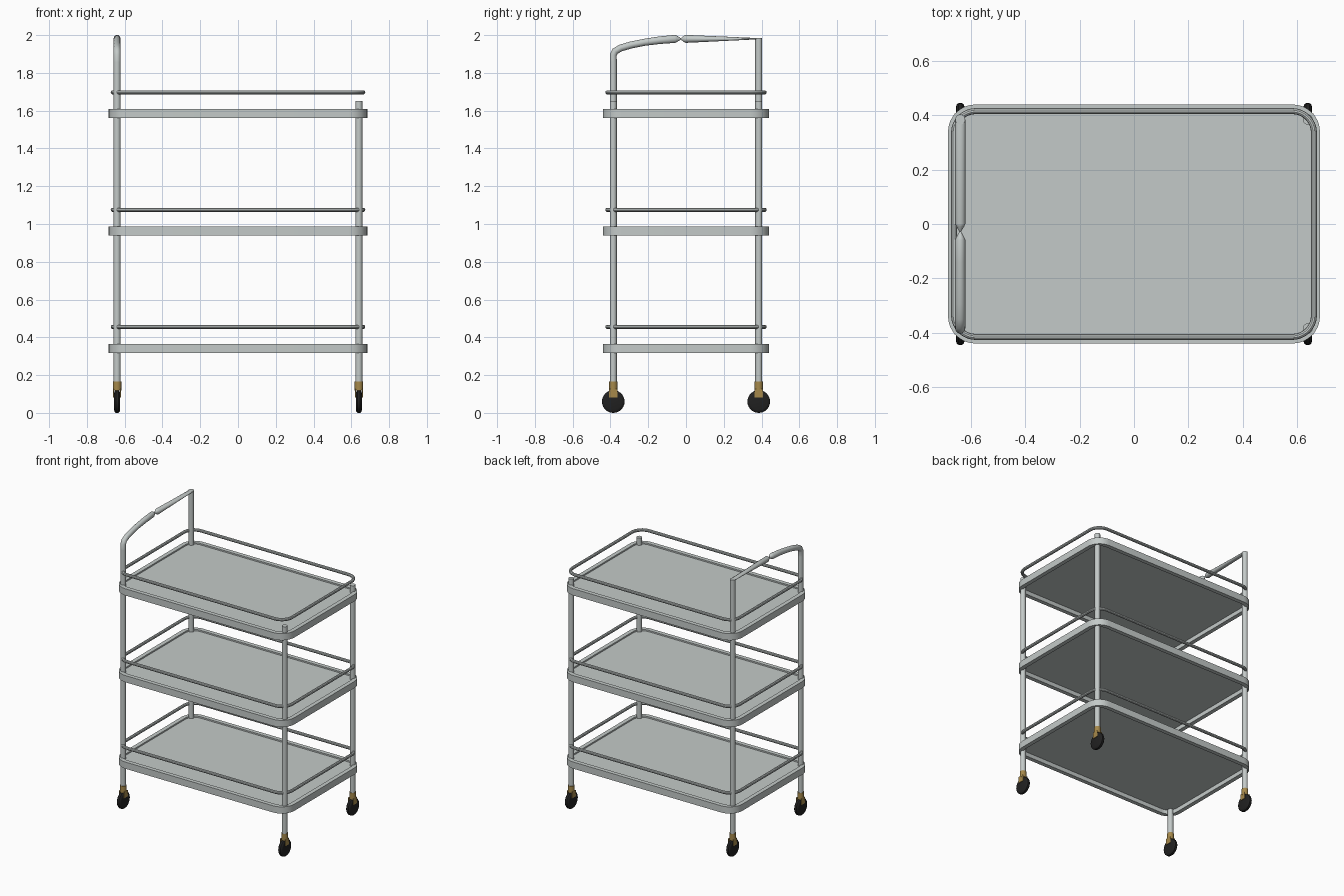
import bpy, bmesh, math
from mathutils import Vector

cube = bpy.data.objects.get("Cube")
if cube:
    bpy.data.objects.remove(cube, do_unlink=True)


def material(name, rgb, rough, metal):
    m = bpy.data.materials.new(name)
    m.use_nodes = True
    m.diffuse_color = (*rgb, 1)
    b = next(n for n in m.node_tree.nodes if n.type == 'BSDF_PRINCIPLED')
    b.inputs["Base Color"].default_value = (*rgb, 1)
    b.inputs["Roughness"].default_value = rough
    b.inputs["Metallic"].default_value = metal
    return m


STEEL = material("brushed steel", (0.55, 0.59, 0.58), 0.4, 0.0)
BRASS = material("brass", (0.38, 0.25, 0.07), 0.4, 0.0)
RUBBER = material("black rubber", (0.015, 0.015, 0.015), 0.7, 0.0)


def finish(bm, name, mat):
    bmesh.ops.recalc_face_normals(bm, faces=bm.faces)
    me = bpy.data.meshes.new(name)
    bm.to_mesh(me)
    bm.free()
    me.materials.append(mat)
    ob = bpy.data.objects.new(name, me)
    bpy.context.collection.objects.link(ob)
    bpy.ops.object.select_all(action='DESELECT')
    ob.select_set(True)
    bpy.context.view_layer.objects.active = ob
    bpy.ops.object.shade_smooth_by_angle(angle=math.radians(35))
    return ob


def skin(name, mat, rings, closed=False):
    """Bridge rings of points; cap the ends unless the strip is closed."""
    bm = bmesh.new()
    vs = [[bm.verts.new(p) for p in r] for r in rings]
    n = len(vs[0])
    for k in range(len(vs) if closed else len(vs) - 1):
        a, b = vs[k], vs[(k + 1) % len(vs)]
        for i in range(n):
            j = (i + 1) % n
            bm.faces.new((a[i], a[j], b[j], b[i]))
    if not closed:
        bm.faces.new(vs[0])
        bm.faces.new(vs[-1])
    return finish(bm, name, mat)


def rounded_rect(hx, hy, r, z, seg=8):
    pts = []
    for k, (sx, sy) in enumerate([(1, 1), (-1, 1), (-1, -1), (1, -1)]):
        for i in range(seg + 1):
            a = math.pi / 2 * (k + i / seg)
            pts.append((sx * (hx - r) + r * math.cos(a),
                        sy * (hy - r) + r * math.sin(a), z))
    return pts


def sweep(name, mat, hx, hy, r, profile):
    """Sweep a closed (outward, z) profile around a rounded rectangle."""
    skin(name, mat, [rounded_rect(hx + d, hy + d, r + d, z) for d, z in profile], True)


def lathe_z(name, mat, x, y, profile, n=20):
    ring = [2 * math.pi * i / n for i in range(n)]
    return skin(name, mat, [[(x + r * math.cos(a), y + r * math.sin(a), z) for a in ring]
                            for r, z in profile])


def box(name, mat, centre, size):
    bm = bmesh.new()
    bmesh.ops.create_cube(bm, size=1)
    for v in bm.verts:
        v.co = Vector([c + s * q for c, s, q in zip(centre, size, v.co)])
    return finish(bm, name, mat)


PX, PY, PR = 0.64, 0.385, 0.0185

# Three trays, each with a rim band, a recessed floor and a guard rail
for label, z in (("lower", 0.318), ("middle", 0.938), ("upper", 1.56)):
    sweep(label + "_tray_rim", STEEL, 0.685, 0.44, 0.1,
          [(0, z), (0, z + 0.048), (-0.03, z + 0.048), (-0.03, z)])
    skin(label + "_tray_floor", STEEL,
         [rounded_rect(0.66, 0.415, 0.075, z + h) for h in (0.03, 0.038)])
    sweep(label + "_guard_rail", STEEL, 0.663, 0.416, 0.08,
          [(0.011 * math.cos(i * math.pi / 5), z + 0.137 + 0.011 * math.sin(i * math.pi / 5))
           for i in range(10)])

# Posts and casters at the four corners
for sx, xs in ((-1, "right"), (1, "left")):
    for sy, ys in ((-1, "front"), (1, "back")):
        x, y, tag = sx * PX, sy * PY, ys + "_" + xs
        top = 1.65 if sx > 0 else (1.86 if sy < 0 else 1.985)
        lathe_z(tag + "_post", STEEL, x, y, [(PR, 0.155), (PR, top)])
        lathe_z(tag + "_caster_collar", BRASS, x, y, [(0.022, 0.118), (0.022, 0.166)])
        for s in (-1, 1):
            box(tag + "_caster_fork", BRASS, (x + s * 0.0185, y, 0.105), (0.004, 0.044, 0.045))
        # wheel with a rounded tread, axle along x
        prof = [(-0.016, 0.045), (-0.013, 0.055), (-0.007, 0.06),
                (0.007, 0.06), (0.013, 0.055), (0.016, 0.045)]
        ang = [2 * math.pi * i / 28 for i in range(28)]
        skin(tag + "_wheel", RUBBER,
             [[(x + d, y + r * math.cos(a), 0.06 + r * math.sin(a)) for a in ang]
              for d, r in prof])

# Push handle: curved grip, a pinch near the middle, then a flattening bar
# each entry: y, z, half width across x, half thickness
path = [(-0.385, 1.85, PR, PR), (-0.385, 1.895, PR, PR), (-0.375, 1.915, PR, PR),
        (-0.345, 1.932, PR, PR), (-0.29, 1.948, PR, PR), (-0.22, 1.962, PR, PR),
        (-0.14, 1.973, PR, 0.02), (-0.058, 1.98, PR, 0.021), (-0.05, 1.98, 0.015, 0.018),
        (-0.028, 1.98, 0.003, 0.004), (-0.008, 1.98, 0.015, 0.018), (0.0, 1.98, PR, 0.021),
        (0.385, 1.981, PR, 0.003)]
rings = []
for k, (y, z, w, h) in enumerate(path):
    p, q = path[max(k - 1, 0)], path[min(k + 1, len(path) - 1)]
    t = Vector((q[0] - p[0], q[1] - p[1])).normalized()
    rings.append([(-PX + w * math.cos(a), y - t.y * h * math.sin(a), z + t.x * h * math.sin(a))
                  for a in [2 * math.pi * i / 20 for i in range(20)]])
skin("push_handle", STEEL, rings)
